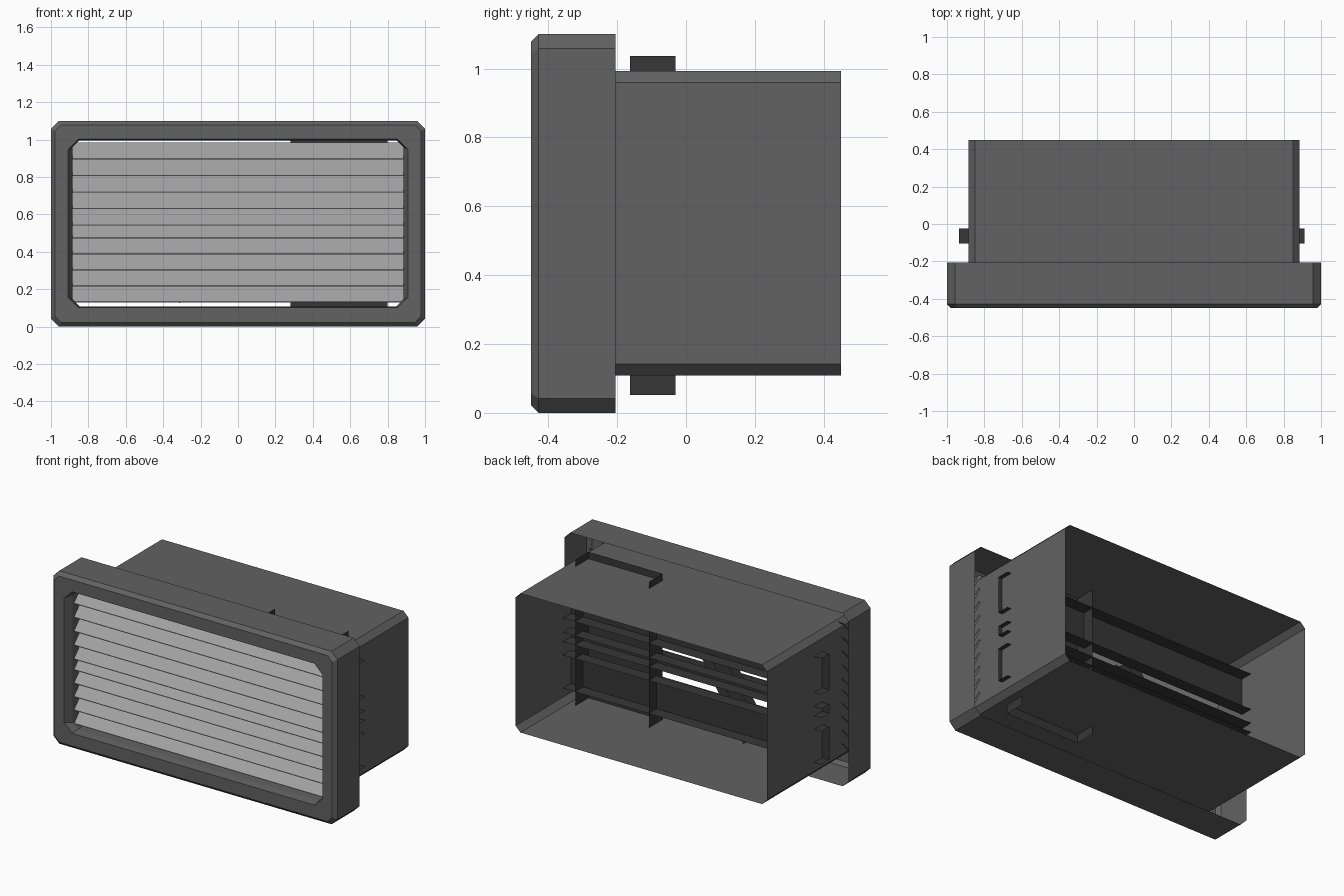
import bpy, math
from mathutils import Matrix, Vector

if "Cube" in bpy.data.objects:
    bpy.data.objects.remove(bpy.data.objects["Cube"])


def material(name, v):
    m = bpy.data.materials.new(name)
    m.diffuse_color = (v, v, v, 1)
    m.use_nodes = True
    m.node_tree.nodes["Principled BSDF"].inputs["Base Color"].default_value = m.diffuse_color
    return m


DARK = material("dark grey plastic", 0.122)
LIGHT = material("light grey slat", 0.36)
BLACK = material("near black metal", 0.038)


def mesh_object(name, verts, faces, mat):
    me = bpy.data.meshes.new(name)
    me.from_pydata([tuple(v) for v in verts], [], faces)
    me.materials.append(mat)
    ob = bpy.data.objects.new(name, me)
    bpy.context.collection.objects.link(ob)
    return ob


def ring(y, hx, z0, z1, c):
    """Rectangle with cut corners, lying across y."""
    return [(-hx + c, y, z0), (hx - c, y, z0), (hx, y, z0 + c), (hx, y, z1 - c),
            (hx - c, y, z1), (-hx + c, y, z1), (-hx, y, z1 - c), (-hx, y, z0 + c)]


def loft(name, rings, mat):
    """Open sheet through a list of eight-sided rings."""
    verts = [v for r in rings for v in r]
    faces = []
    for k in range(len(rings) - 1):
        for i in range(8):
            j = (i + 1) % 8
            faces.append((k * 8 + j, k * 8 + i, k * 8 + 8 + i, k * 8 + 8 + j))
    return mesh_object(name, verts, faces, mat)


def channel(name, a0, a1, b0, b1, web_y, lip_y, place):
    """Thin U channel along a, web at web_y, two flanges at b0 and b1."""
    verts = []
    for a in (a0, a1):
        for b, y in ((b0, lip_y), (b0, web_y), (b1, web_y), (b1, lip_y)):
            verts.append(place(a, b, y))
    return mesh_object(name, verts, [(i, i + 1, i + 5, i + 4) for i in range(3)], BLACK)


# Front bezel: open-backed shell with chamfered front edge and stepped opening
loft("bezel", [
    ring(-0.205, 1.0, 0.0, 1.1, 0.042),
    ring(-0.428, 1.0, 0.0, 1.1, 0.042),
    ring(-0.45, 0.978, 0.022, 1.078, 0.034),
    ring(-0.45, 0.908, 0.102, 1.002, 0.055),
    ring(-0.40, 0.885, 0.108, 0.995, 0.037),
], DARK)

# Rear duct, open at the back
loft("duct_body", [ring(0.45, 0.884, 0.108, 0.993, 0.034),
                   ring(-0.40, 0.884, 0.108, 0.993, 0.034)], DARK)

# Louvre slats, two banks of five, lower edge forward
for bank, (top, pitch) in enumerate(((0.985, 0.0885), (0.56, 0.0855))):
    for i in range(5):
        zt = top - i * pitch
        zb = zt - pitch - 0.003
        hx, t = 0.895, 0.004
        prof = [(-0.30, zt), (-0.385, zb + t), (-0.385, zb), (-0.30, zt - t)]
        verts = [(x, y, z) for x in (-hx, hx) for y, z in prof]
        faces = [(i0, (i0 + 1) % 4, (i0 + 1) % 4 + 4, i0 + 4) for i0 in range(4)]
        faces += [(3, 2, 1, 0), (4, 5, 6, 7)]
        mesh_object(f"slat_{bank * 5 + i + 1}", verts, faces, LIGHT)

# Horizontal channels passing through the duct sides
for n, (z0, z1) in enumerate(((0.20, 0.41), (0.495, 0.555), (0.645, 0.875))):
    channel(f"cross_channel_{n + 1}", -0.935, 0.912, z0, z1, -0.105, -0.025,
            lambda a, b, y: (a, y, b))

# Upright channel passing through the duct top and bottom
channel("upright_channel", 0.052, 1.037, 0.28, 0.80, -0.162, -0.03,
        lambda a, b, y: (b, y, a))

# Slanted link behind the slats
rot = Matrix.Rotation(math.radians(32), 4, 'Y')
channel("slanted_link", 0.0, 0.62, -0.08, 0.08, -0.20, -0.13,
        lambda a, b, y: rot @ Vector((b, y, a)) + Vector((-0.38, 0, 0.167)))
